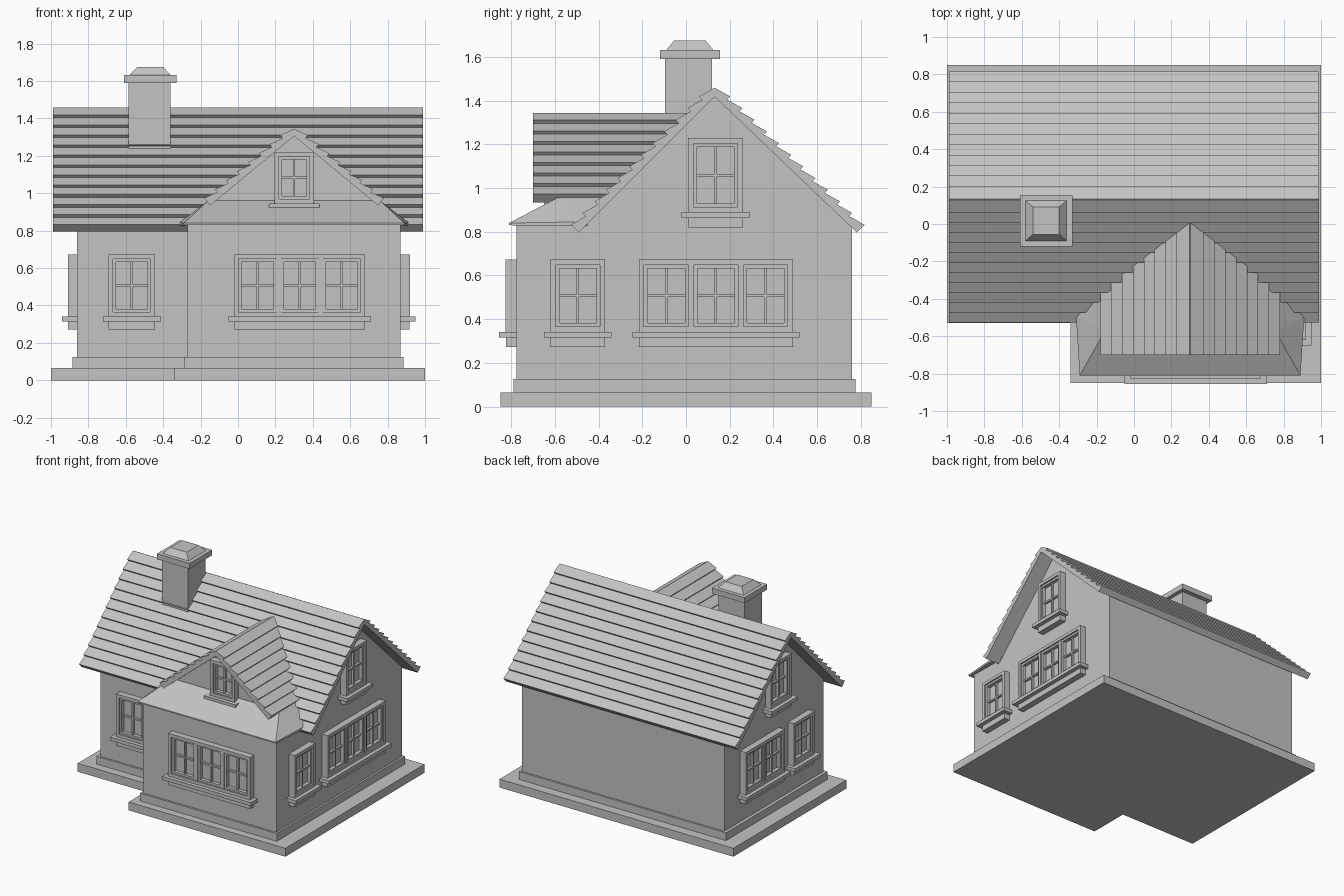
import bpy, bmesh, math
from mathutils import Matrix, Vector

if "Cube" in bpy.data.objects:
    bpy.data.objects.remove(bpy.data.objects["Cube"])

grey = bpy.data.materials.new("plain_grey")
grey.diffuse_color = (0.55, 0.55, 0.55, 1)
grey.use_nodes = True
grey.node_tree.nodes["Principled BSDF"].inputs["Base Color"].default_value = grey.diffuse_color


def finish(name, bm, matrix=None):
    if matrix:
        bm.transform(matrix)
    bmesh.ops.recalc_face_normals(bm, faces=bm.faces)
    me = bpy.data.meshes.new(name)
    bm.to_mesh(me)
    bm.free()
    me.materials.append(grey)
    ob = bpy.data.objects.new(name, me)
    bpy.context.collection.objects.link(ob)
    return ob


def add_loft(bm, a, b):
    """Solid between two matching loops of points."""
    va = [bm.verts.new(p) for p in a]
    vb = [bm.verts.new(p) for p in b]
    n = len(va)
    bm.faces.new(va)
    bm.faces.new(vb[::-1])
    for i in range(n):
        j = (i + 1) % n
        bm.faces.new((va[j], va[i], vb[i], vb[j]))


def rect(x0, x1, y0, y1, z):
    return [(x0, y0, z), (x1, y0, z), (x1, y1, z), (x0, y1, z)]


def add_box(bm, x0, x1, y0, y1, z0, z1):
    add_loft(bm, rect(x0, x1, y0, y1, z0), rect(x0, x1, y0, y1, z1))


def loft(name, a, b):
    bm = bmesh.new()
    add_loft(bm, a, b)
    return finish(name, bm)


# L-shaped ground slab and plinth
def l_slab(name, xl, xr, xw, yf, ym, yb, z0, z1):
    pts = [(xl, ym), (xw, ym), (xw, yf), (xr, yf), (xr, yb), (xl, yb)]
    loft(name, [(x, y, z0) for x, y in pts], [(x, y, z1) for x, y in pts])


l_slab("ground_slab", -1, 1, -0.34, -0.85, -0.53, 0.85, 0, 0.065)
l_slab("plinth", -0.885, 0.885, -0.285, -0.79, -0.465, 0.775, 0.065, 0.125)

# Walls: main gabled block, front wing and wing gable
gable = [(-0.45, 0.125), (-0.45, 0.845), (0.13, 1.425), (0.76, 0.825), (0.76, 0.125)]
loft("main_walls", [(-0.86, y, z) for y, z in gable], [(0.87, y, z) for y, z in gable])
loft("wing_walls", rect(-0.27, 0.87, -0.775, -0.45, 0.125), rect(-0.27, 0.87, -0.775, -0.45, 0.83))
tri = [(-0.18, 0.93), (0.78, 0.93), (0.30, 1.325)]
loft("wing_gable_wall", [(x, -0.57, z) for x, z in tri], [(x, -0.5, z) for x, z in tri])


# Roof slope: thin sheet covered by wedge-shaped board rows.
# place(h, z, end) maps a profile point to 3D for each end of the slope
def roof_slope(name, ridge, eave, rows, place):
    bm = bmesh.new()
    r, e = Vector(ridge), Vector(eave)
    d = (r - e).normalized()
    n = Vector((-d.y, d.x))
    if n.y < 0:
        n = -n

    def strip(p, q, lo, up, under):
        prof = [p - n * under, q - n * under, q + n * up, p + n * lo]
        add_loft(bm, [place(v.x, v.y, 0) for v in prof], [place(v.x, v.y, 1) for v in prof])

    strip(e, r, 0, 0, 0.026)
    for i in range(rows):
        strip(e.lerp(r, i / rows), e.lerp(r, (i + 1) / rows), 0.024, 0.004, 0.001)
    finish(name, bm)


def main_place(h, z, end):
    return ((-0.99, 0.99)[end], h, z)


def wing_place(h, z, end):
    # back end runs to the main roof plane
    return (h, (-0.70, 0.13 - (1.44 - z))[end], z)


roof_slope("main_roof_front", (0.13, 1.455), (-0.51, 0.815), 12, main_place)
roof_slope("main_roof_back", (0.13, 1.455), (0.80, 0.815), 12, main_place)
for side, s in (("left", -1), ("right", 1)):
    roof_slope("wing_roof_" + side, (0.30, 1.34), (0.30 + s * 0.465, 0.955), 8, wing_place)

# Smooth skirt roof around the foot of the wing roof
bm = bmesh.new()
for s in (-1, 1):
    for dx, y, z in ((0.59, -0.81, 0.84), (0.59, -0.81, 0.83), (0.61, -0.49, 0.845),
                     (0.61, -0.49, 0.825), (0.46, -0.58, 0.96), (0.46, -0.35, 0.96),
                     (0.46, -0.35, 0.83)):
        bm.verts.new((0.30 + s * dx, y, z))
bmesh.ops.convex_hull(bm, input=bm.verts[:])
finish("wing_skirt_roof", bm)

# Chimney with cap and tapered top
bm = bmesh.new()
add_box(bm, -0.585, -0.36, -0.095, 0.12, 1.15, 1.59)
add_box(bm, -0.61, -0.33, -0.12, 0.155, 1.59, 1.632)
add_loft(bm, rect(-0.58, -0.36, -0.09, 0.125, 1.632), rect(-0.54, -0.40, -0.055, 0.09, 1.675))
finish("chimney", bm)


# Window: frame, posts, sashes, glazing bars, glass, sill and apron
def window(name, pos, turn, width, z0, z1, panes, apron=True):
    bm = bmesh.new()
    h, f = width / 2, 0.024

    def bar(x0, x1, za, zb, depth):
        add_box(bm, x0, x1, -depth, 0.01, za, zb)

    def ring(x0, x1, za, zb, t, depth):
        bar(x0, x0 + t, za, zb, depth)
        bar(x1 - t, x1, za, zb, depth)
        bar(x0 + t, x1 - t, za, za + t, depth)
        bar(x0 + t, x1 - t, zb - t, zb, depth)

    ring(-h, h, z0, z1, f, 0.05)
    step = (width - f) / panes
    for i in range(panes):
        x0 = -h + f + i * step
        x1 = x0 + step - f
        if i:
            bar(x0 - f, x0, z0 + f, z1 - f, 0.045)
        ring(x0, x1, z0 + f, z1 - f, 0.016, 0.038)
        bar(x0, x1, z0 + f, z1 - f, 0.01)
        m, zm = (x0 + x1) / 2, (z0 + z1) / 2
        bar(m - 0.006, m + 0.006, z0 + f, z1 - f, 0.028)
        bar(x0, x1, zm - 0.006, zm + 0.006, 0.027)
    bar(-h - 0.03, h + 0.03, z0 - 0.027, z0, 0.08)
    if apron:
        bar(-h, h, z0 - 0.07, z0 - 0.027, 0.048)
    finish(name, bm, Matrix.Translation((*pos, 0)) @ Matrix.Rotation(math.radians(turn), 4, 'Z'))


LOW = (0.342, 0.672)
HIGH = (0.89, 1.228)
window("front_left_window", (-0.568, -0.45), 0, 0.25, *LOW, 1)
window("wing_front_window", (0.33, -0.775), 0, 0.70, *LOW, 3)
window("wing_gable_window", (0.30, -0.57), 0, 0.21, 0.945, 1.22, 1, False)
window("right_triple_window", (0.87, 0.137), 90, 0.705, *LOW, 3)
window("right_small_window", (0.87, -0.495), 90, 0.25, *LOW, 1)
window("right_gable_window", (0.87, 0.135), 90, 0.25, *HIGH, 1)
window("left_double_window", (-0.86, 0.33), -90, 0.475, *LOW, 2)
window("left_small_window", (-0.86, -0.145), -90, 0.25, *LOW, 1)
window("left_gable_window", (-0.86, 0.135), -90, 0.25, *HIGH, 1)
